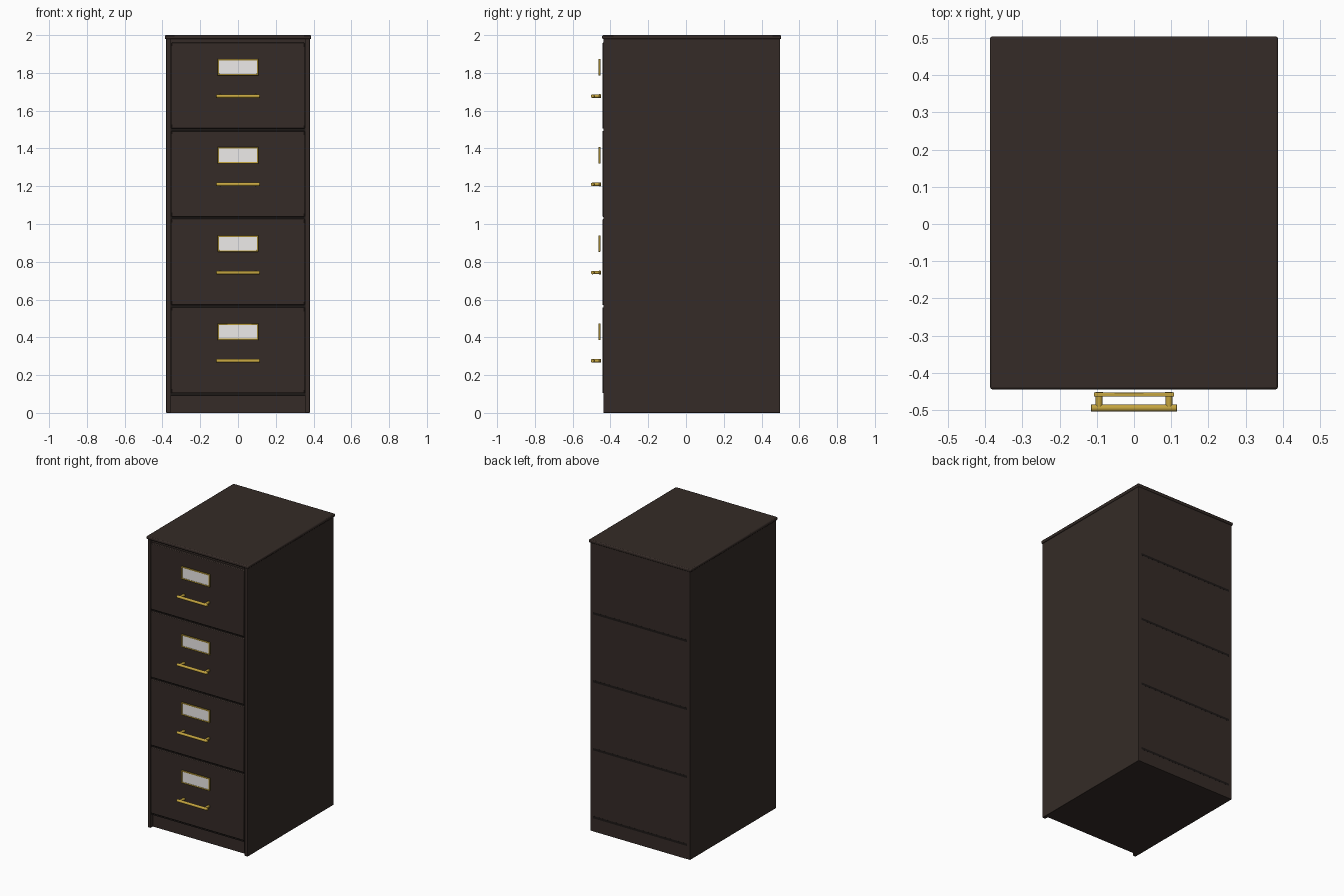
import bpy, bmesh, math
from mathutils import Matrix

if "Cube" in bpy.data.objects:
    bpy.data.objects.remove(bpy.data.objects["Cube"])


def material(name, rgb):
    m = bpy.data.materials.new(name)
    m.diffuse_color = (*rgb, 1)
    m.use_nodes = True
    m.node_tree.nodes["Principled BSDF"].inputs["Base Color"].default_value = m.diffuse_color
    return m


BROWN = material("dark_brown_paint", (0.035, 0.024, 0.020))
DARK = material("dark_gap", (0.012, 0.009, 0.008))
BRASS = material("brass", (0.55, 0.37, 0.05))
CARD = material("card", (0.85, 0.83, 0.82))


def finish(name, bm, mat, bevel=0, segments=2):
    bmesh.ops.recalc_face_normals(bm, faces=bm.faces)
    me = bpy.data.meshes.new(name)
    bm.to_mesh(me)
    bm.free()
    ob = bpy.data.objects.new(name, me)
    bpy.context.collection.objects.link(ob)
    me.materials.append(mat)
    if bevel:
        b = ob.modifiers.new("bevel", 'BEVEL')
        b.width, b.segments, b.limit_method = bevel, segments, 'ANGLE'
    bpy.ops.object.select_all(action='DESELECT')
    ob.select_set(True)
    bpy.context.view_layer.objects.active = ob
    bpy.ops.object.shade_smooth_by_angle(angle=math.radians(35))
    return ob


def box(name, x, y, z, mat, bevel=0):
    """Box from (min, max) ranges on each axis."""
    bm = bmesh.new()
    bmesh.ops.create_cube(bm, size=1)
    for v in bm.verts:
        v.co = [r[0] if c < 0 else r[1] for c, r in zip(v.co, (x, y, z))]
    return finish(name, bm, mat, bevel)


def add_rod(bm, center, radius, length, axis):
    turn = Matrix.Rotation(math.pi / 2, 4, 'Y' if axis == 'X' else 'X')
    bmesh.ops.create_cone(bm, cap_ends=True, segments=20, radius1=radius, radius2=radius,
                          depth=length, matrix=Matrix.Translation(center) @ turn)


def label_frame(name, half_w, z0, z1, border, y0, y1):
    """Rectangular ring: outer and inner loops at front and back."""
    bm = bmesh.new()
    loops = []
    for y in (y0, y1):
        for d in (0, border):
            w = half_w - d
            loops.append([bm.verts.new((sx * w, y, z)) for sx, z in
                          ((-1, z0 + d), (1, z0 + d), (1, z1 - d), (-1, z1 - d))])
    fo, fi, bo, bi = loops
    for a, b in ((fo, fi), (fi, bi), (bi, bo), (bo, fo)):
        for i in range(4):
            j = (i + 1) % 4
            bm.faces.new((a[i], a[j], b[j], b[i]))
    return finish(name, bm, BRASS, 0.002)


# Carcass: core, side panels running to the floor, recessed plinth, top
box("cabinet_core", (-0.36, 0.36), (-0.425, 0.498), (0.09, 1.985), BROWN)
box("plinth", (-0.36, 0.36), (-0.412, 0.498), (0, 0.095), BROWN)
for side, s in (("left", -1), ("right", 1)):
    box(side + "_side_panel", sorted((s * 0.357, s * 0.38)), (-0.438, 0.498), (0, 1.985),
        BROWN, 0.002)
box("top_panel", (-0.387, 0.387), (-0.444, 0.504), (1.979, 2.0), BROWN, 0.006)

# Four identical drawers
PITCH = 0.467
for n in range(4):
    z = 0.098 + n * PITCH
    tag = f"_{n + 1}"
    # rail below the drawer, showing as a thin line at front and back
    box("rail" + tag, (-0.357, 0.357), (-0.431, 0.4985), (z - 0.008, z + 0.008), DARK)
    box("drawer_front" + tag, (-0.353, 0.353), (-0.442, -0.415), (z + 0.006, z + PITCH - 0.006),
        BROWN, 0.004)

    # label holder with card
    label_frame("label_frame" + tag, 0.108, z + 0.288, z + 0.375, 0.008, -0.464, -0.453)
    box("label_card" + tag, (-0.102, 0.102), (-0.460, -0.455), (z + 0.294, z + 0.369), CARD)

    # bar pull on two posts with small collars
    bm = bmesh.new()
    hz = z + 0.178
    add_rod(bm, (0, -0.4945, hz), 0.0095, 0.232, 'X')
    for x in (-0.094, 0.094):
        add_rod(bm, (x, -0.474, hz), 0.009, 0.040, 'Y')
        add_rod(bm, (x, -0.4555, hz), 0.0105, 0.009, 'Y')
    finish("handle" + tag, bm, BRASS, 0.002)
